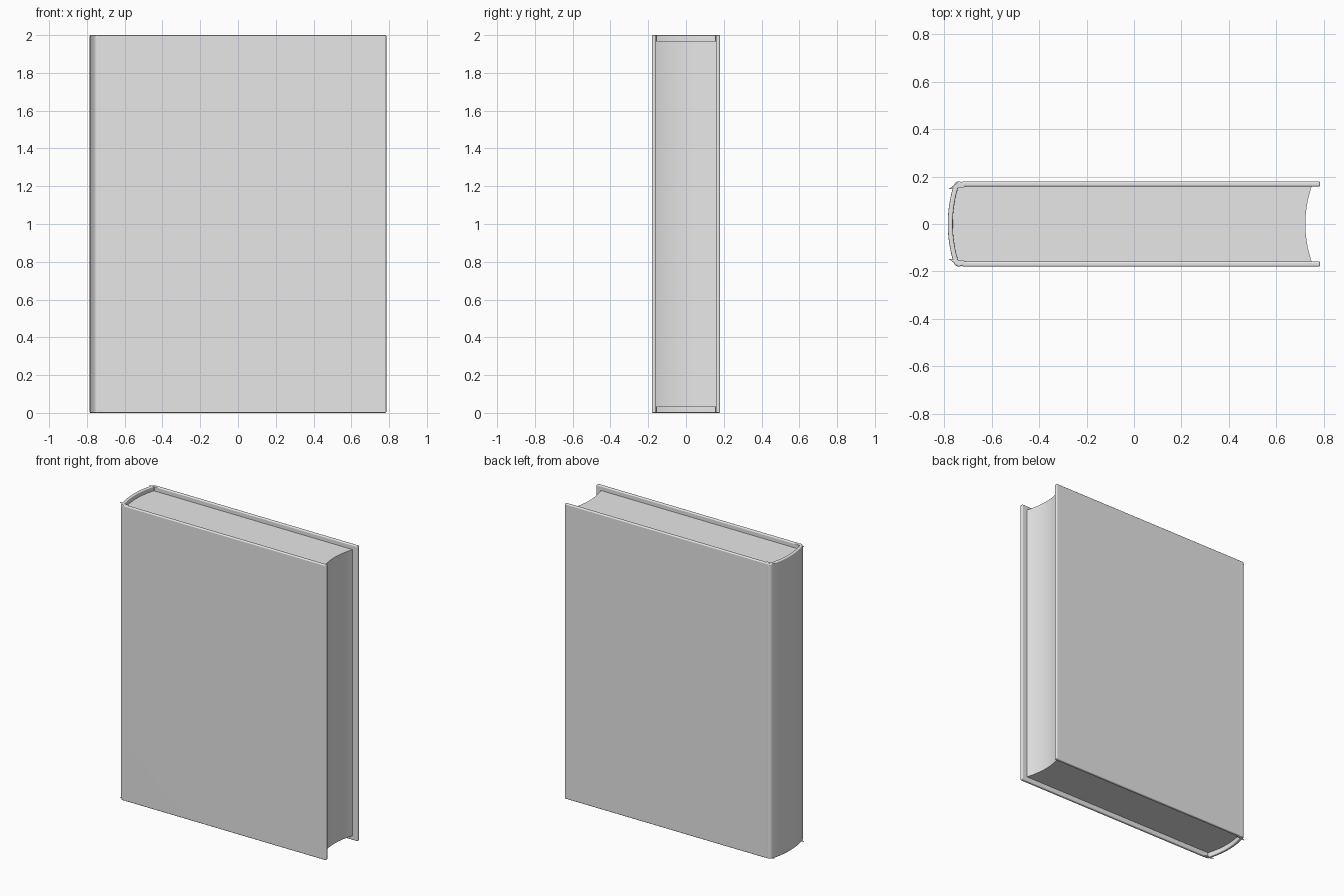
import bpy, bmesh, math

cube = bpy.data.objects.get("Cube")
if cube:
    bpy.data.objects.remove(cube, do_unlink=True)

grey = bpy.data.materials.new("light grey")
grey.use_nodes = True
grey.diffuse_color = (0.8, 0.8, 0.8, 1)
grey.node_tree.nodes["Principled BSDF"].inputs["Base Color"].default_value = (0.8, 0.8, 0.8, 1)

HEIGHT = 2.0
SPINE_RADIUS = 0.54


def arc(cx, cy, radius, start, end, steps):
    """Points along a circular arc, angles in radians."""
    angles = [start + (end - start) * i / steps for i in range(steps + 1)]
    return [(cx + radius * math.cos(a), cy + radius * math.sin(a)) for a in angles]


def extrude_profile(name, points, z0, z1, closed):
    """Raise a plan profile from z0 to z1; closed profiles get end caps."""
    bm = bmesh.new()
    low = [bm.verts.new((x, y, z0)) for x, y in points]
    high = [bm.verts.new((x, y, z1)) for x, y in points]
    n = len(points)
    for i in range(n if closed else n - 1):
        j = (i + 1) % n
        bm.faces.new((low[i], low[j], high[j], high[i]))
    if closed:
        bm.faces.new(low)
        bm.faces.new(high)
    bmesh.ops.recalc_face_normals(bm, faces=bm.faces)
    mesh = bpy.data.meshes.new(name)
    bm.to_mesh(mesh)
    bm.free()
    mesh.materials.append(grey)
    obj = bpy.data.objects.new(name, mesh)
    bpy.context.collection.objects.link(obj)
    bpy.ops.object.select_all(action="DESELECT")
    obj.select_set(True)
    bpy.context.view_layer.objects.active = obj
    return obj


# Cover: rounded spine, tight shoulder, shallow hinge groove, flat board
board_y, shoulder = 0.169, 0.013
shoulder_y = board_y - shoulder
spine_x = -0.775 + SPINE_RADIUS
sweep = math.asin(shoulder_y / (SPINE_RADIUS - shoulder))
shoulder_x = spine_x - (SPINE_RADIUS - shoulder) * math.cos(sweep)
half = arc(spine_x, 0, SPINE_RADIUS, math.pi, math.pi - sweep, 10)
half += arc(shoulder_x, shoulder_y, shoulder, math.pi - sweep, math.pi / 2, 5)[1:]
half += [(shoulder_x + 0.011, board_y - 0.003), (shoulder_x + 0.022, board_y), (0.785, board_y)]
outline = [(x, -y) for x, y in reversed(half[1:])] + half

cover = extrude_profile("cover", outline, 0, HEIGHT, False)
solid = cover.modifiers.new("board thickness", "SOLIDIFY")
solid.thickness = 0.021
solid.offset = 0
solid.use_even_offset = True
bevel = cover.modifiers.new("soft edges", "BEVEL")
bevel.width = 0.006
bevel.segments = 3
bevel.limit_method = "ANGLE"
bevel.angle_limit = math.radians(60)
bevel.use_clamp_overlap = False
bpy.ops.object.shade_smooth()
cover.modifiers.new("clean shading", "WEIGHTED_NORMAL")

# Page block: rounded at the spine, hollowed at the opening edge
page_y = 0.1575
spread = math.asin(page_y / SPINE_RADIUS)
back = arc(-0.766 + SPINE_RADIUS, 0, SPINE_RADIUS, math.pi - spread, math.pi + spread, 16)
fore_radius = 0.49
spread = math.asin(page_y / fore_radius)
fore = arc(0.723 + fore_radius, 0, fore_radius, math.pi + spread, math.pi - spread, 16)
extrude_profile("page_block", back + fore, 0.03, HEIGHT - 0.03, True)
bpy.ops.object.shade_smooth_by_angle(angle=math.radians(30))
